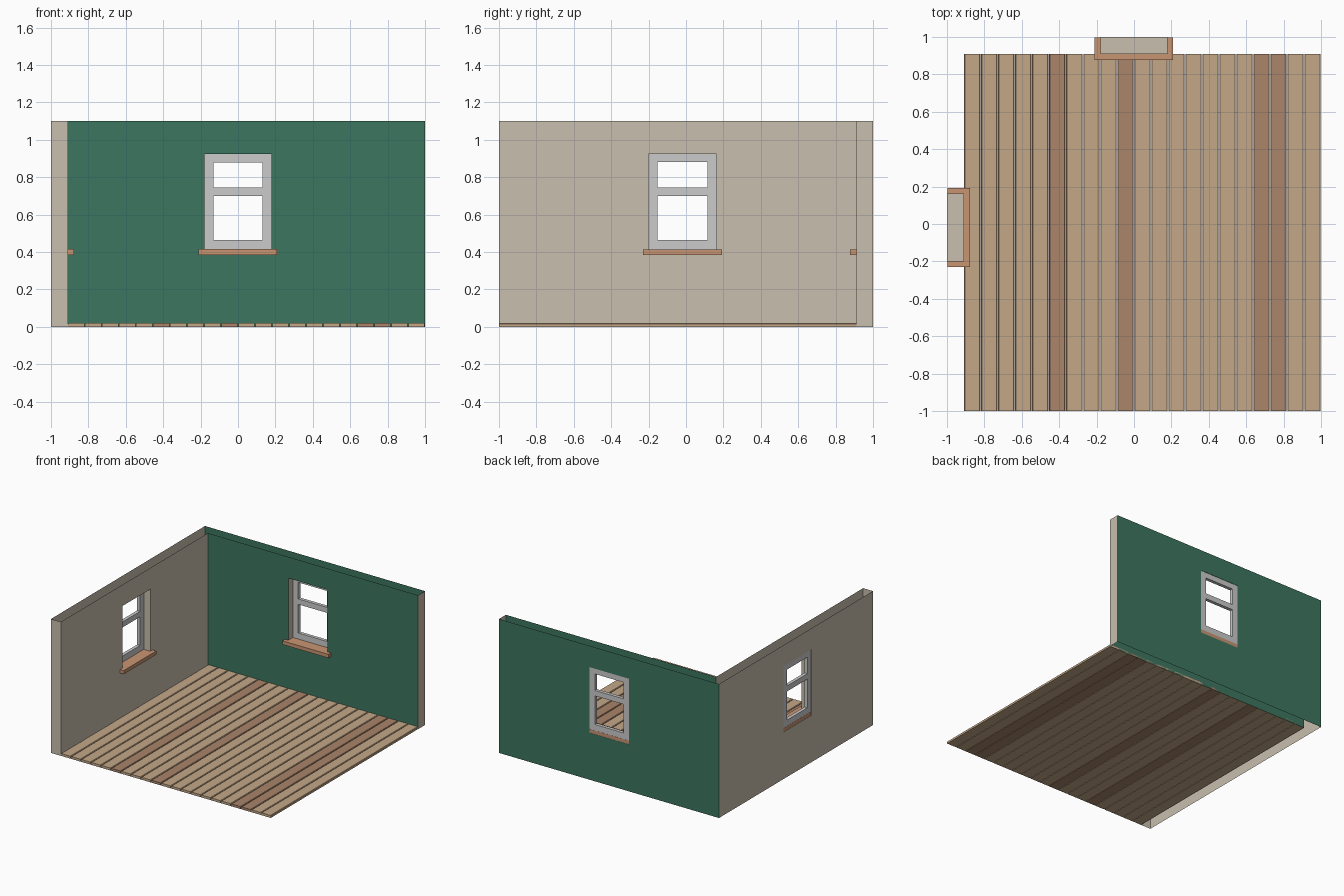
import bpy, bmesh
from mathutils import Vector

if "Cube" in bpy.data.objects:
    bpy.data.objects.remove(bpy.data.objects["Cube"])

def material(name, rgb):
    m = bpy.data.materials.new(name)
    m.diffuse_color = (*rgb, 1)
    m.use_nodes = True
    m.node_tree.nodes["Principled BSDF"].inputs["Base Color"].default_value = m.diffuse_color
    return m

GREEN = material("green_paint", (0.045, 0.18, 0.115))
BEIGE = material("beige_plaster", (0.58, 0.52, 0.42))
OAK = material("light_plank", (0.55, 0.39, 0.245))
DARK = material("dark_plank", (0.40, 0.235, 0.145))
COPPER = material("sill_wood", (0.58, 0.30, 0.17))

H, IN, OUT = 1.1, 0.91, 1.0          # wall height, inner and outer wall planes
Z0, Z1 = 0.385, 0.925                # window hole bottom and top

# wall coordinates: u along the wall, d outwards, z up
def on_back(u, d, z):
    return Vector((u, d, z))

def on_left(u, d, z):
    return Vector((-d, u, z))

def finish(bm, name, mats):
    me = bpy.data.meshes.new(name)
    bm.to_mesh(me)
    bm.free()
    for m in mats:
        me.materials.append(m)
    ob = bpy.data.objects.new(name, me)
    bpy.context.collection.objects.link(ob)
    return ob

def box(bm, place, u, d, z):
    vs = [bm.verts.new(place(a, b, c)) for a in u for b in d for c in z]
    for f in ((0, 1, 3, 2), (4, 6, 7, 5), (0, 4, 5, 1), (2, 3, 7, 6), (0, 2, 6, 4), (1, 5, 7, 3)):
        bm.faces.new([vs[i] for i in f])
    bmesh.ops.recalc_face_normals(bm, faces=bm.faces)

# hollow wall shell, open at top and bottom, with a window hole
def wall(name, place, paint, inner, end, hole):
    bm = bmesh.new()

    def quad(pts, normal, slot):
        f = bm.faces.new([bm.verts.new(place(*p)) for p in pts])
        f.normal_update()
        if f.normal.dot(place(*normal)) < 0:
            f.normal_flip()
        f.material_index = slot

    a, b = hole
    for d, (lo, hi), n in ((OUT, (-1, 1), 1), (IN, inner, -1)):
        us, zs = (lo, a, b, hi), (0, Z0, Z1, H)
        for i in range(3):
            for j in range(3):
                if (i, j) != (1, 1):
                    quad([(us[i], d, zs[j]), (us[i+1], d, zs[j]),
                          (us[i+1], d, zs[j+1]), (us[i], d, zs[j+1])], (0, n, 0), 0)
    # end cap and hole sides
    for u, z0, z1, n in ((end, 0, H, end), (a, Z0, Z1, 1), (b, Z0, Z1, -1)):
        quad([(u, IN, z0), (u, OUT, z0), (u, OUT, z1), (u, IN, z1)], (n, 0, 0), 1)
    for z, n in ((Z0, 1), (Z1, -1)):
        quad([(a, IN, z), (b, IN, z), (b, OUT, z), (a, OUT, z)], (0, 0, n), 1)
    bmesh.ops.remove_doubles(bm, verts=bm.verts, dist=1e-5)
    finish(bm, name, [paint, BEIGE])

# window frame: two openings cut from a grid, then extruded
def frame(name, place, hole):
    a, b = hole
    us = (a, a + 0.048, b - 0.048, b)
    zs = (0.415, 0.465, 0.70, 0.745, 0.88, Z1)
    bm = bmesh.new()
    v = [[bm.verts.new(place(u, 0.97, z)) for z in zs] for u in us]
    for i in range(3):
        for j in range(5):
            if i != 1 or j not in (1, 3):
                bm.faces.new((v[i][j], v[i+1][j], v[i+1][j+1], v[i][j+1]))
    ext = bmesh.ops.extrude_face_region(bm, geom=bm.faces[:], use_keep_orig=True)
    moved = [e for e in ext["geom"] if isinstance(e, bmesh.types.BMVert)]
    bmesh.ops.translate(bm, verts=moved, vec=place(0, 0.027, 0))
    bmesh.ops.recalc_face_normals(bm, faces=bm.faces)
    finish(bm, name, [])

def sill(name, place, hole):
    bm = bmesh.new()
    box(bm, place, (hole[0] - 0.03, hole[1] + 0.03), (0.877, 0.998), (Z0, 0.415))
    finish(bm, name, [COPPER])

# walls with windows
for side, place, paint, inner, end, hole in (
        ("back", on_back, GREEN, (-IN, 1), 1, (-0.18, 0.178)),
        ("left", on_left, BEIGE, (-1, IN), -1, (-0.2, 0.162))):
    wall(side + "_wall", place, paint, inner, end, hole)
    frame(side + "_window_frame", place, hole)
    sill(side + "_window_sill", place, hole)

# floor planks with softened edges
COUNT = 21
W = (1 + IN) / COUNT
for i in range(COUNT):
    x = -IN + i * W
    bm = bmesh.new()
    box(bm, on_back, (x + 0.002, x + W - 0.002), (-1, IN), (0, 0.02))
    long_top = [e for e in bm.edges if all(v.co.z > 0.01 for v in e.verts)
                and abs(e.verts[0].co.y - e.verts[1].co.y) > 1]
    bmesh.ops.bevel(bm, geom=long_top, offset=0.004, segments=1, affect='EDGES')
    finish(bm, f"floor_plank_{i + 1}", [DARK if i in (5, 9, 17, 18) else OAK])
